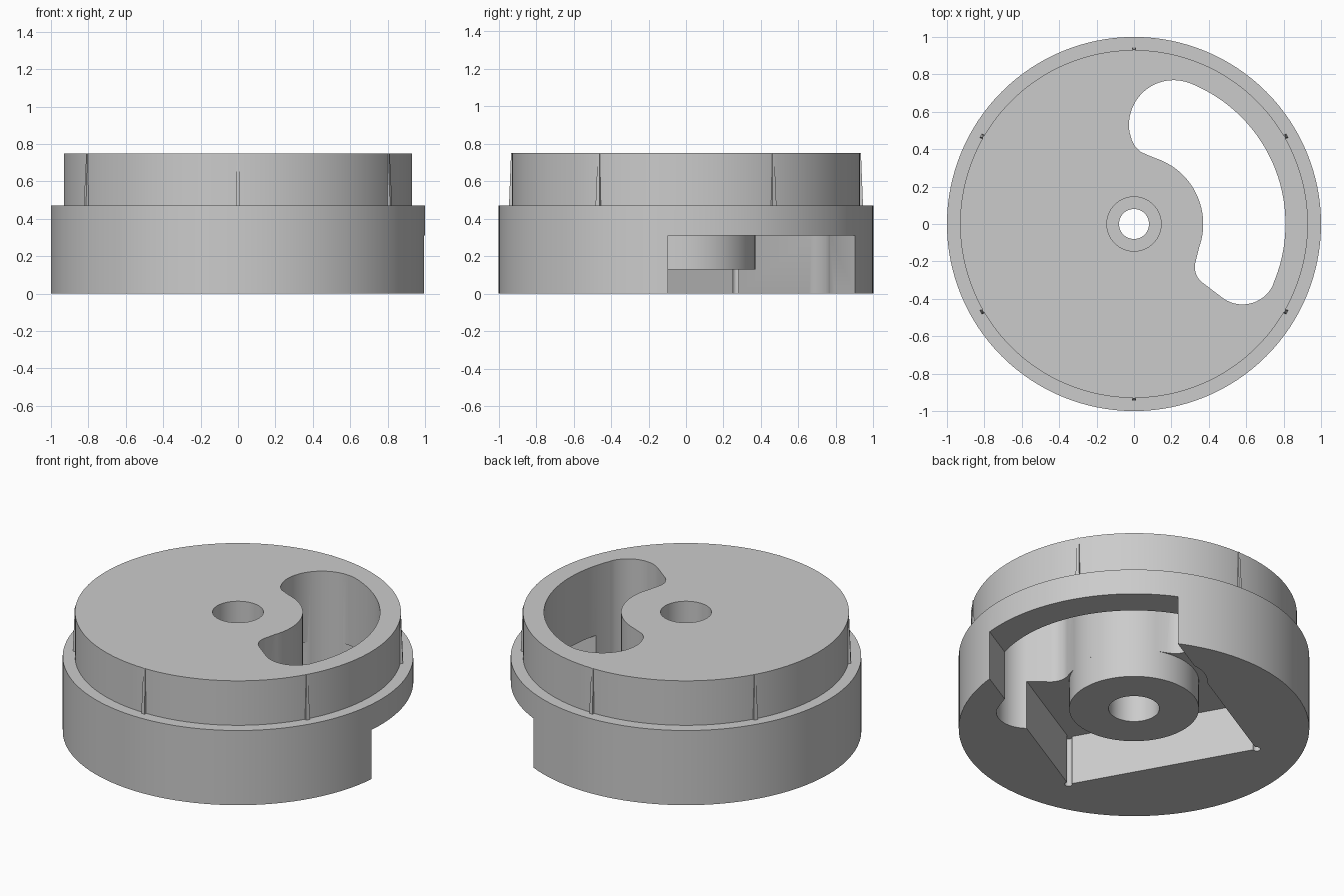
import bpy, bmesh
from math import sin, cos, radians, pi
from mathutils import Matrix, Vector

cube = bpy.data.objects.get("Cube")
if cube:
    bpy.data.objects.remove(cube)

grey = bpy.data.materials.new("plain grey")
grey.use_nodes = True
color = (0.6, 0.6, 0.6, 1)
grey.diffuse_color = color
grey.node_tree.nodes["Principled BSDF"].inputs["Base Color"].default_value = color

AXIS = radians(29.5)       # direction the side opening faces
HUB, CEILING, HUB_BASE = 0.37, 0.31, 0.13


def finish(name, bm):
    bmesh.ops.recalc_face_normals(bm, faces=bm.faces)
    mesh = bpy.data.meshes.new(name)
    bm.to_mesh(mesh)
    bm.free()
    ob = bpy.data.objects.new(name, mesh)
    bpy.context.collection.objects.link(ob)
    mesh.materials.append(grey)
    return ob


def lathe(name, profile, steps=128):
    """Closed (radius, z) profile turned about z."""
    bm = bmesh.new()
    verts = [bm.verts.new((r, 0, z)) for r, z in profile]
    edges = [bm.edges.new((a, b)) for a, b in zip(verts, verts[1:] + verts[:1])]
    bmesh.ops.spin(bm, geom=verts + edges, axis=(0, 0, 1), cent=(0, 0, 0),
                   angle=2 * pi, steps=steps)
    bmesh.ops.remove_doubles(bm, verts=bm.verts, dist=1e-4)
    return finish(name, bm)


def prism(name, outline, z0, z1):
    bm = bmesh.new()
    face = bm.faces.new([bm.verts.new((x, y, z0)) for x, y in outline])
    out = bmesh.ops.extrude_face_region(bm, geom=[face])["geom"]
    bmesh.ops.translate(bm, vec=(0, 0, z1 - z0),
                        verts=[v for v in out if isinstance(v, bmesh.types.BMVert)])
    return finish(name, bm)


def arc(cx, cy, r, start, end, n):
    angles = [radians(start + (end - start) * i / n) for i in range(n + 1)]
    return [(cx + r * cos(a), cy + r * sin(a)) for a in angles]


def turned(x, y):
    return (x * cos(AXIS) - y * sin(AXIS), x * sin(AXIS) + y * cos(AXIS))


def cut(target, cutter):
    mod = target.modifiers.new("cut", "BOOLEAN")
    mod.operation, mod.solver, mod.object = "DIFFERENCE", "EXACT", cutter
    bpy.context.view_layer.objects.active = target
    bpy.ops.object.modifier_apply(modifier=mod.name)
    bpy.data.objects.remove(cutter)


# Stepped drum with a bore that narrows in the middle
bore, neck = 0.145, 0.08
body = lathe("stepped_drum", [
    (bore, 0), (1, 0), (1, 0.47), (0.93, 0.47), (0.93, 0.75), (bore, 0.75),
    (bore, 0.49), (neck, 0.49), (neck, 0.39), (bore, 0.39)])

# Rectangular pocket under the drum, open through the rim
back, half = -0.465, 0.573
pocket = [turned(x, y) for x, y in
          [(back, -half), (1.3, -half), (1.3, half), (back, half)]]
cut(body, prism("pocket_cutter", pocket, -0.1, CEILING))

# Round reliefs in the two inner pocket corners
for side in (-1, 1):
    x, y = turned(back, side * half)
    cut(body, prism("relief_cutter", arc(x, y, 0.022, 0, 345, 23), -0.1, CEILING))

# Curved slot through the full height
slot = (arc(0, 0, 0.81, -23, 68, 40)
        + arc(0.212, 0.53, 0.239, 70, 190, 24)
        + [(-0.012, 0.45), (0.005, 0.415), (0.033, 0.387), (0.07, 0.37)]
        + arc(0, 0, HUB, 72, -20, 36)
        + arc(0.43, -0.23, 0.105, 165, 230, 12)
        + arc(0.58, -0.25, 0.18, 230, 334, 24))
cut(body, prism("slot_cutter", slot, -0.2, 1))

# Hub hanging into the pocket
hub = lathe("hub", [(bore, HUB_BASE), (HUB, HUB_BASE), (HUB, CEILING), (bore, CEILING)])

# Tapered grip ribs around the upper step
ribs = []
for i in range(6):
    bm = bmesh.new()
    rings = []
    for z, w, r in ((0.47, 0.012, 0.945), (0.75, 0.005, 0.934)):
        rings.append([bm.verts.new(p) for p in
                      ((0.92, -w, z), (r, -w, z), (r, w, z), (0.92, w, z))])
    low, high = rings
    bm.faces.new(low)
    bm.faces.new(high)
    for k in range(4):
        j = (k + 1) % 4
        bm.faces.new((low[k], low[j], high[j], high[k]))
    bmesh.ops.rotate(bm, verts=bm.verts, cent=(0, 0, 0),
                     matrix=Matrix.Rotation(radians(30 + 60 * i), 3, "Z"))
    ribs.append(finish(f"grip_rib_{i + 1}", bm))

# Smooth curved walls, sharp edges elsewhere
for ob in (body, hub):
    bpy.ops.object.select_all(action="DESELECT")
    ob.select_set(True)
    bpy.context.view_layer.objects.active = ob
    bpy.ops.object.shade_smooth_by_angle(angle=radians(30))
